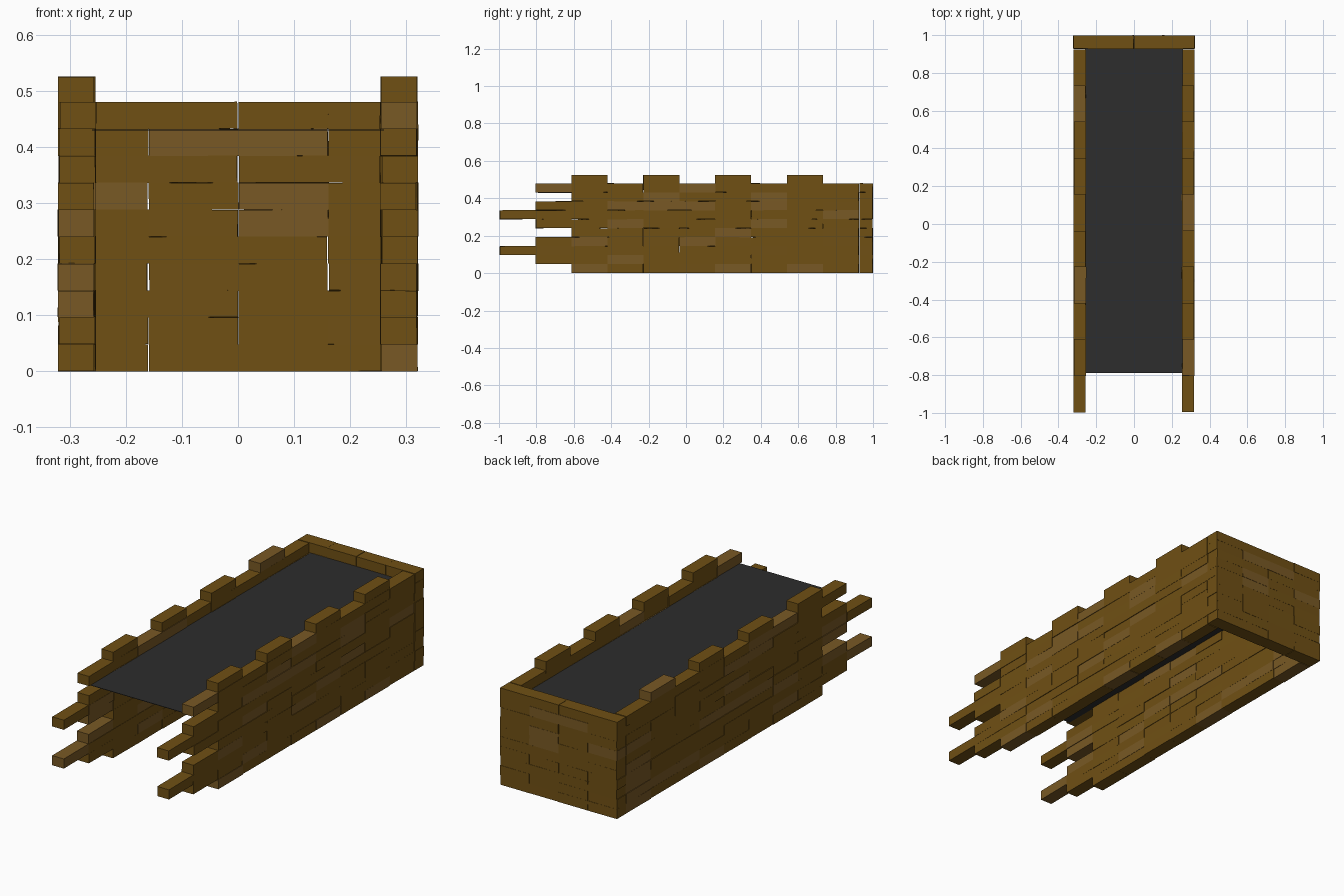
import bpy, bmesh, random
from mathutils import Matrix, Vector, Euler

if "Cube" in bpy.data.objects:
    bpy.data.objects.remove(bpy.data.objects["Cube"])

random.seed(4)
ROW = 0.048          # course height
LEN = 0.192          # side block length
THICK = 0.064        # wall thickness
FRONT = -0.612       # front end of the full wall


def material(name, rgb):
    m = bpy.data.materials.new(name)
    m.diffuse_color = (*rgb, 1)
    m.use_nodes = True
    m.node_tree.nodes["Principled BSDF"].inputs["Base Color"].default_value = m.diffuse_color
    return m


WOOD = material("brown_block", (0.162, 0.080, 0.007))
LIGHT = material("light_brown_block", (0.19, 0.10, 0.018))
DARK = material("dark_deck", (0.026, 0.026, 0.026))


def add_block(bm, centre, size, wobble=0.006):
    """One slightly uneven block."""
    rot = Euler([random.uniform(-wobble, wobble) for _ in range(3)]).to_matrix().to_4x4()
    shift = Vector((random.uniform(-0.002, 0.002), random.uniform(-0.001, 0.001), 0))
    mat = Matrix.Translation(Vector(centre) + shift) @ rot @ Matrix.Diagonal((*size, 1))
    verts = bmesh.ops.create_cube(bm, size=1, matrix=mat)["verts"]
    shade = 1 if random.random() < 0.2 else 0
    for f in {f for v in verts for f in v.link_faces}:
        f.material_index = shade


def finish(bm, name, mats):
    me = bpy.data.meshes.new(name)
    bm.to_mesh(me)
    bm.free()
    for m in mats:
        me.materials.append(m)
    bpy.context.collection.objects.link(bpy.data.objects.new(name, me))


# Extra blocks that stick out at the front, per course
extra = [0, 1, 2, 1, 0, 1, 2, 1, 0, 1]

# Side walls with toothed front ends and battlements
for side, label in ((-1, "left"), (1, "right")):
    x = side * 0.287
    bm = bmesh.new()
    for r, n in enumerate(extra):
        for c in range(-n, 8):
            add_block(bm, (x, FRONT + (c + 0.5) * LEN, (r + 0.5) * ROW),
                      (THICK, LEN, ROW))
    finish(bm, label + "_wall", (WOOD, LIGHT))

    bm = bmesh.new()
    for c in range(0, 8, 2):
        add_block(bm, (x, FRONT + (c + 0.5) * LEN, 0.5025), (THICK, LEN, 0.045), 0.002)
    finish(bm, label + "_battlements", (WOOD, LIGHT))

# Back wall, four blocks per course
bm = bmesh.new()
for r in range(10):
    for c in range(4):
        add_block(bm, (-0.24 + c * 0.16, 0.963, (r + 0.5) * ROW), (0.16, 0.07, ROW))
finish(bm, "back_wall", (WOOD, LIGHT))

# Dark deck sheet between the walls
bm = bmesh.new()
bmesh.ops.create_cube(bm, size=1, matrix=Matrix.Translation((0, 0.075, 0.43))
                      @ Matrix.Diagonal((0.52, 1.73, 0.002, 1)))
finish(bm, "deck", (DARK,))
